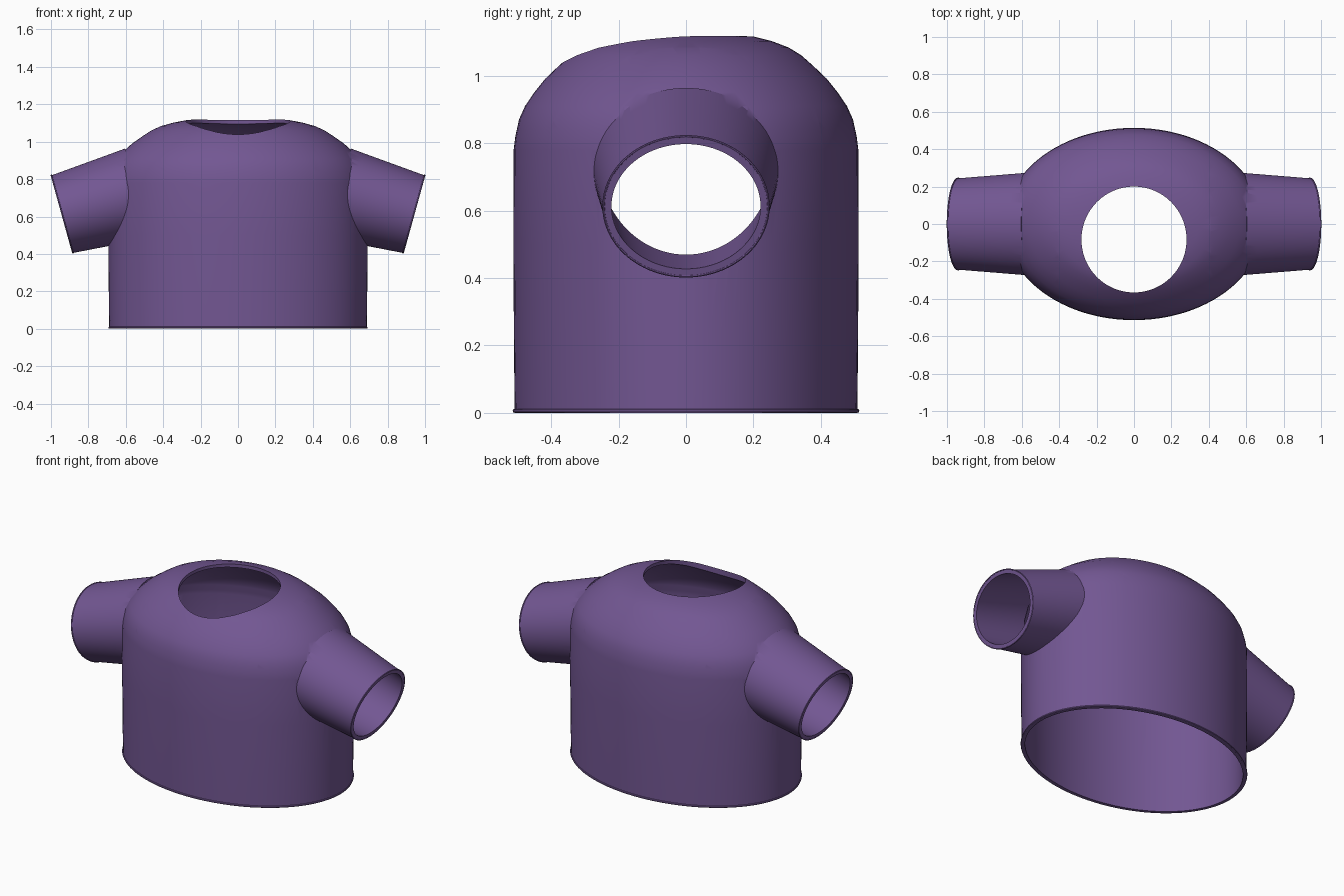
import bpy, bmesh
from math import sin, cos, pi, radians
from mathutils import Vector

if "Cube" in bpy.data.objects:
    bpy.data.objects.remove(bpy.data.objects["Cube"])

SEG = 96


def material(name, rgb):
    m = bpy.data.materials.new(name)
    m.diffuse_color = (*rgb, 1)
    m.use_nodes = True
    m.node_tree.nodes["Principled BSDF"].inputs["Base Color"].default_value = m.diffuse_color
    return m


purple = material("purple_cloth", (0.17, 0.095, 0.29))
pale = material("pale_shoulder", (0.38, 0.32, 0.46))


def loft(name, stations, closed=False):
    """Skin elliptical rings (centre, u axis, v axis); cap ends or close into a loop."""
    bm = bmesh.new()
    rings = []
    for c, u, v in stations:
        rings.append([bm.verts.new(Vector(c) + Vector(u) * cos(2 * pi * i / SEG)
                                   + Vector(v) * sin(2 * pi * i / SEG)) for i in range(SEG)])
    pairs = list(zip(rings, rings[1:]))
    if closed:
        pairs.append((rings[-1], rings[0]))
    for lo, hi in pairs:
        for i in range(SEG):
            j = (i + 1) % SEG
            bm.faces.new((lo[i], lo[j], hi[j], hi[i]))
    if not closed:
        bm.faces.new(rings[0][::-1])
        bm.faces.new(rings[-1])
    bmesh.ops.recalc_face_normals(bm, faces=bm.faces)
    me = bpy.data.meshes.new(name)
    bm.to_mesh(me)
    bm.free()
    ob = bpy.data.objects.new(name, me)
    bpy.context.collection.objects.link(ob)
    return ob


# Torso: half-depth at each height, width follows in proportion
PROFILE = [(0, .508), (.2, .51), (.5, .512), (.78, .511), (.82, .506), (.87, .495), (.91, .477),
           (.95, .45), (.99, .418), (1.03, .376), (1.06, .342), (1.083, .305), (1.102, .255),
           (1.116, .20), (1.126, .13), (1.131, .05)]


def torso(name, t=0):
    st = []
    for z, b in PROFILE:
        a = b * 1.355
        zz = z - t * .8 if z > .8 else z
        if t and z == 0:
            zz = -.1
        st.append(((0, 0, zz), (max(a - t, .02), 0, 0), (0, max(b - t, .015), 0)))
    return loft(name, st)


# Sleeve: tapered oval tube pointing out and down
AXIS = Vector((.9637, 0, -.267))
ACROSS = Vector((.267, 0, .9637))
CUFF = Vector((.942, 0, .612))


def mirrored(v, s):
    return Vector((v.x * s, v.y, v.z))


def sleeve_ring(s, d, t=0):
    c = CUFF + AXIS * d
    return (mirrored(c, s), Vector((0, .244 - .078 * d - t, 0)),
            mirrored(ACROSS * (.215 - .079 * d - t), s))


def sleeve(name, s, d0, d1, t=0):
    n = 6
    return loft(name, [sleeve_ring(s, d0 + (d1 - d0) * k / n, t) for k in range(n + 1)])


def boolean(ob, other, op):
    m = ob.modifiers.new(op, 'BOOLEAN')
    m.operation = op
    m.solver = 'EXACT'
    m.object = other
    other.hide_render = True


shirt = torso("shirt_body")
helpers = []


def add(other, op):
    boolean(shirt, other, op)
    helpers.append(other)


for s in (1, -1):
    add(sleeve("sleeve_solid", s, -.42, 0), 'UNION')
add(torso("torso_cavity", .02), 'DIFFERENCE')
for s in (1, -1):
    add(sleeve("sleeve_cavity", s, -.46, .05, .023), 'DIFFERENCE')
# Round neck opening cut straight down
add(loft("neck_cutter", [((0, -.083, z), (.281, 0, 0), (0, .283, 0)) for z in (.9, 1.4)]),
    'DIFFERENCE')

# Bake the cuts, then split along the pale shoulder borders
dg = bpy.context.evaluated_depsgraph_get()
bm = bmesh.new()
bm.from_mesh(bpy.data.meshes.new_from_object(shirt.evaluated_get(dg)))
shirt.modifiers.clear()
for h in helpers:
    bpy.data.objects.remove(h)
for co, no in (((0, 0, .84), (0, 0, 1)), ((.41, 0, 0), (1, 0, 0)), ((-.41, 0, 0), (1, 0, 0))):
    bmesh.ops.bisect_plane(bm, geom=bm.verts[:] + bm.edges[:] + bm.faces[:],
                           plane_co=co, plane_no=no, dist=1e-5)
for f in bm.faces:
    c = f.calc_center_median()
    f.material_index = int(c.z > .84 and abs(c.x) > .41)
bm.to_mesh(shirt.data)
bm.free()
shirt.data.materials.clear()
shirt.data.materials.append(purple)
shirt.data.materials.append(pale)


# Thin rolled beads on hem and cuffs
def bead(name, c, u, v, n, r):
    c, u, v, n = map(Vector, (c, u, v, n))
    st = []
    for k in range(8):
        a = 2 * pi * k / 8
        g, h = r * cos(a), r * sin(a)
        st.append((c + n * h, u * (1 + g / u.length), v * (1 + g / v.length)))
    ob = loft(name, st, closed=True)
    ob.data.materials.append(purple)
    return ob


parts = [shirt, bead("hem", (0, 0, .006), (.687, 0, 0), (0, .508, 0), (0, 0, 1), .006)]
for s, side in ((1, "right"), (-1, "left")):
    c, u, v = sleeve_ring(s, -.002)
    parts.append(bead(side + "_cuff", c, u, v, mirrored(AXIS, s), .004))

# Smooth shading with crisp rims
bpy.ops.object.select_all(action='DESELECT')
for p in parts:
    p.select_set(True)
bpy.context.view_layer.objects.active = shirt
bpy.ops.object.shade_smooth_by_angle(angle=radians(32))
